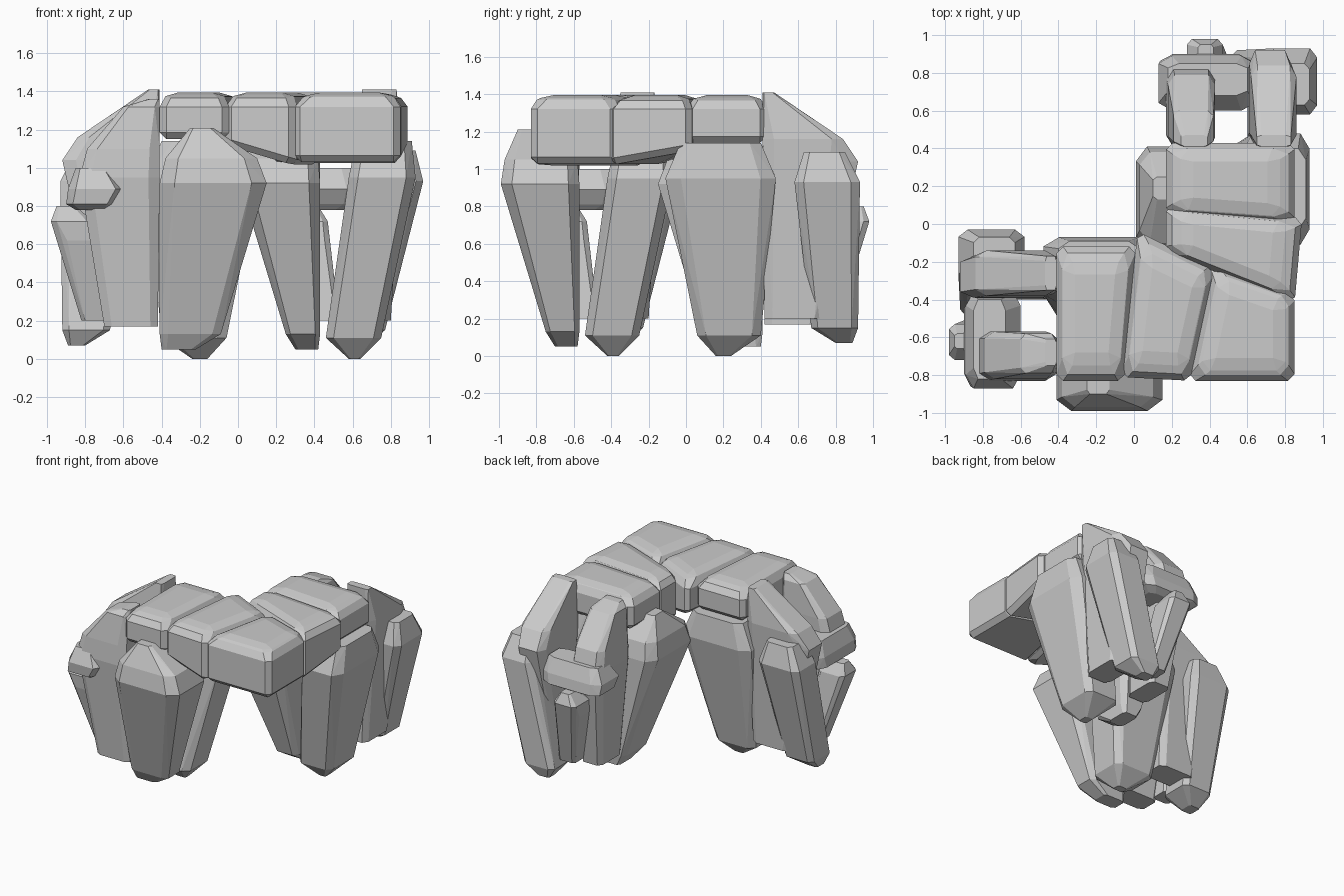
import bpy, bmesh
from mathutils import Matrix, Vector

if "Cube" in bpy.data.objects:
    bpy.data.objects.remove(bpy.data.objects["Cube"])


def hull_object(name, points, bevel=0.0):
    """Convex faceted stone from a cloud of points."""
    bm = bmesh.new()
    for p in points:
        bm.verts.new(p)
    bmesh.ops.convex_hull(bm, input=bm.verts[:])
    loose = [v for v in bm.verts if not v.link_faces]
    bmesh.ops.delete(bm, geom=loose, context='VERTS')
    bmesh.ops.dissolve_limit(bm, angle_limit=0.03, verts=bm.verts[:], edges=bm.edges[:])
    if bevel:
        bmesh.ops.bevel(bm, geom=bm.edges[:], offset=bevel, segments=1,
                        affect='EDGES', clamp_overlap=True)
    bmesh.ops.recalc_face_normals(bm, faces=bm.faces[:])
    mesh = bpy.data.meshes.new(name)
    bm.to_mesh(mesh)
    bm.free()
    obj = bpy.data.objects.new(name, mesh)
    bpy.context.collection.objects.link(obj)
    return obj


def ring(x0, x1, y0, y1, z, k=0.14):
    """Rectangle with cut corners at height z."""
    cx, cy = (x1 - x0) * k, (y1 - y0) * k
    return [Vector(p) for p in (
        (x0 + cx, y0, z), (x1 - cx, y0, z), (x1, y0 + cy, z), (x1, y1 - cy, z),
        (x1 - cx, y1, z), (x0 + cx, y1, z), (x0, y1 - cy, z), (x0, y0 + cy, z))]


# One pier: each stone is a stack of (x0, x1, y0, y1, z) sections
pier = {
    "outer_front_pillar": [(-.4, -.22, -.7, -.58, .05), (-.41, -.09, -.75, -.57, .13),
                           (-.41, .15, -.99, -.57, .92), (-.38, .1, -.97, -.58, 1.05),
                           (-.25, -.13, -.9, -.74, 1.21)],
    "inner_pillar": [(-.24, -.16, -.42, -.36, .0), (-.4, -.06, -.54, -.25, .11),
                     (-.48, .11, -.42, -.07, .95), (-.4, .03, -.38, -.09, 1.14)],
    "front_slab": [(-.7, -.42, -.75, -.58, .17), (-.83, -.41, -.83, -.57, .95),
                   (-.79, -.41, -.82, -.57, 1.1), (-.6, -.41, -.79, -.58, 1.32),
                   (-.47, -.41, -.75, -.61, 1.36)],
    "back_slab": [(-.73, -.42, -.4, -.2, .2), (-.92, -.41, -.39, -.17, 1.04),
                  (-.84, -.41, -.38, -.14, 1.16), (-.47, -.41, -.35, -.17, 1.41)],
    "back_leg": [(-.89, -.8, -.44, -.34, .07), (-.92, -.67, -.49, -.23, .15),
                 (-.93, -.58, -.3, -.03, .93), (-.85, -.63, -.27, -.07, 1.09)],
    "cross_stone": [(-.85, -.68, -.8, -.44, .78), (-.9, -.65, -.86, -.38, .81),
                    (-.89, -.6, -.87, -.36, .89), (-.85, -.68, -.82, -.4, 1.0)],
    "small_stone": [(-.82, -.68, -.61, -.47, .2), (-.92, -.74, -.71, -.52, .62),
                    (-.98, -.76, -.72, -.53, .72), (-.95, -.85, -.66, -.58, .8)],
}
# The second pier is the first turned a quarter and shifted
turn = Matrix(((0, 1, 0, 1), (-1, 0, 0, 0), (0, 0, 1, 0), (0, 0, 0, 1)))
for label, m in (("left", Matrix.Identity(4)), ("rear", turn)):
    for part, sections in pier.items():
        hull_object(f"{label}_{part}", [m @ p for s in sections for p in ring(*s)])


def lintel(name, corners, bottoms, top=1.395):
    """Roof block with a crowned top; bottoms gives the underside per corner."""
    c = [Vector((x, y, 0)) for x, y in corners]
    mid = sum(c, Vector()) / len(c)
    up = Vector((0, 0, 1))
    pts = [p + up * z for p, z in zip(c, bottoms)]
    pts += [p + up * (top - .04) for p in c]
    pts += [mid + (p - mid) * .68 + up * top for p in c]
    hull_object(name, pts, 0.035)


# Roof blocks running round the corner
lintel("corner_lintel", [(.29, -.83), (.85, -.83), (.85, -.37), (.42, -.22)], [1.03] * 4)
lintel("left_middle_lintel", [(-.07, -.81), (.3, -.83), (.43, -.24), (.02, -.04)],
       [1.12, 1.01, 1.01, 1.12])
lintel("left_end_lintel", [(-.41, -.83), (-.05, -.83), (.01, -.12), (-.41, -.12)], [1.15] * 4)
lintel("rear_middle_lintel", [(.17, -.15), (.85, -.42), (.89, .03), (.17, .1)],
       [1.02, 1.02, 1.1, 1.1])
lintel("rear_end_lintel", [(.17, .05), (.85, .0), (.85, .43), (.17, .43)], [1.14] * 4)
